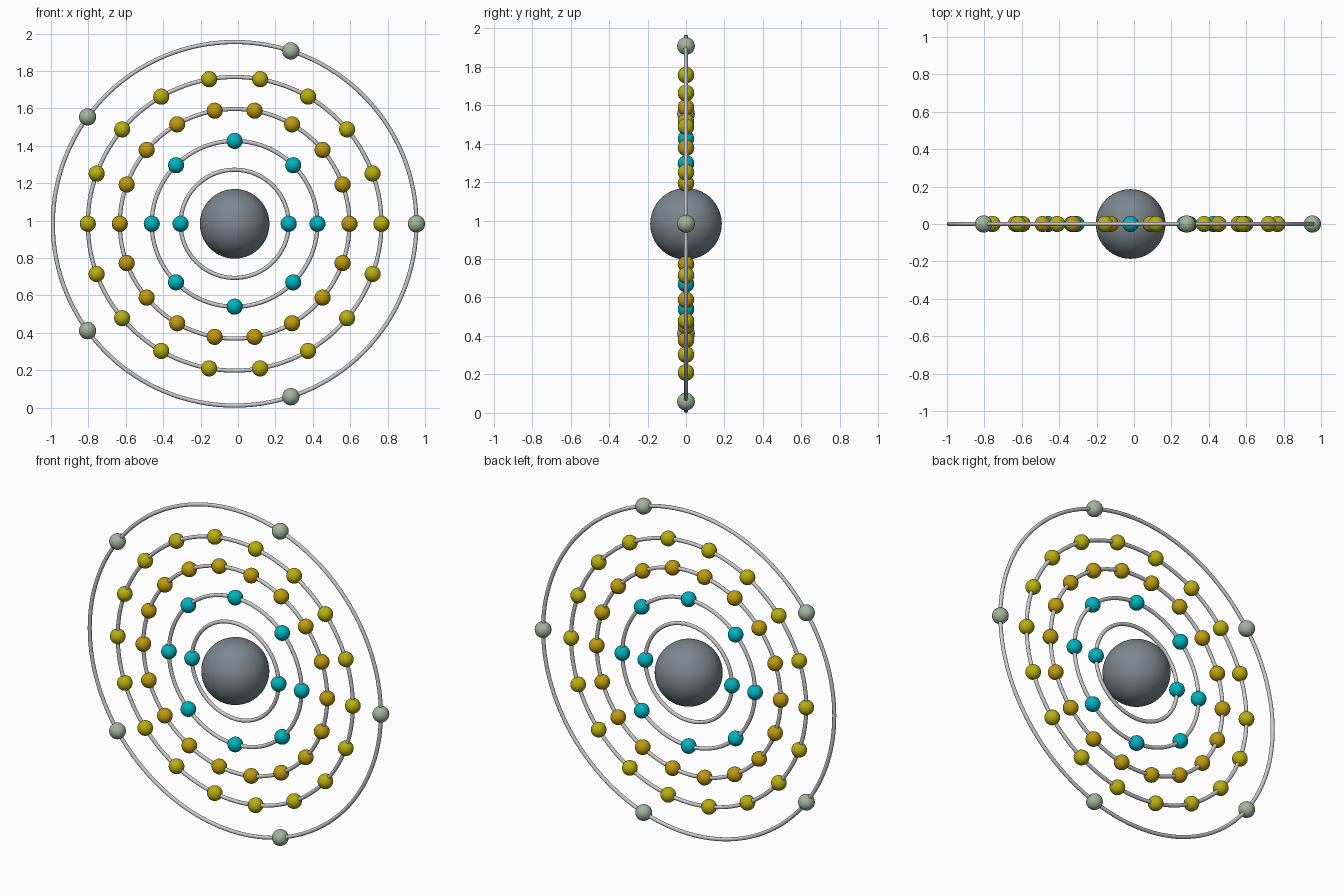
import bpy
from math import cos, sin, tau, pi

if "Cube" in bpy.data.objects:
    bpy.data.objects.remove(bpy.data.objects["Cube"])

CX, CZ = -0.018, 0.983   # centre of the model
WIRE = 0.011             # ring tube radius


def material(name, rgb):
    m = bpy.data.materials.new(name)
    m.diffuse_color = (*rgb, 1)
    m.use_nodes = True
    m.node_tree.nodes["Principled BSDF"].inputs["Base Color"].default_value = m.diffuse_color
    return m


def finish(name, mat=None):
    ob = bpy.context.object
    ob.name = name
    if mat:
        ob.data.materials.append(mat)
    bpy.ops.object.shade_smooth()
    return ob


slate = material("slate", (0.20, 0.24, 0.27))
cyan = material("cyan", (0.0, 0.45, 0.52))
gold = material("gold", (0.52, 0.33, 0.005))
yellow = material("yellow", (0.48, 0.43, 0.005))
sage = material("sage", (0.36, 0.46, 0.33))

# central nucleus
bpy.ops.mesh.primitive_ico_sphere_add(subdivisions=5, radius=0.186, location=(CX, 0, CZ))
finish("nucleus", slate)

# shells: ring radius, number of balls, ball radius, colour
shells = [
    (0.289, 2, 0.043, cyan),
    (0.443, 8, 0.043, cyan),
    (0.614, 18, 0.043, gold),
    (0.785, 18, 0.043, yellow),
    (0.972, 5, 0.046, sage),
]

for i, (radius, count, ball, mat) in enumerate(shells, 1):
    # orbit ring standing in the xz plane
    bpy.ops.mesh.primitive_torus_add(
        major_radius=radius, minor_radius=WIRE, major_segments=128,
        minor_segments=12, location=(CX, 0, CZ), rotation=(pi / 2, 0, 0))
    finish(f"orbit_ring_{i}")

    # evenly spaced balls, sharing one mesh per shell
    bpy.ops.mesh.primitive_uv_sphere_add(segments=32, ring_count=16, radius=ball)
    first = finish(f"shell_{i}_ball_1", mat)
    for k in range(count):
        ob = first if k == 0 else first.copy()
        if k:
            ob.name = f"shell_{i}_ball_{k + 1}"
            bpy.context.collection.objects.link(ob)
        a = tau * k / count
        ob.location = (CX + radius * cos(a), 0, CZ + radius * sin(a))
